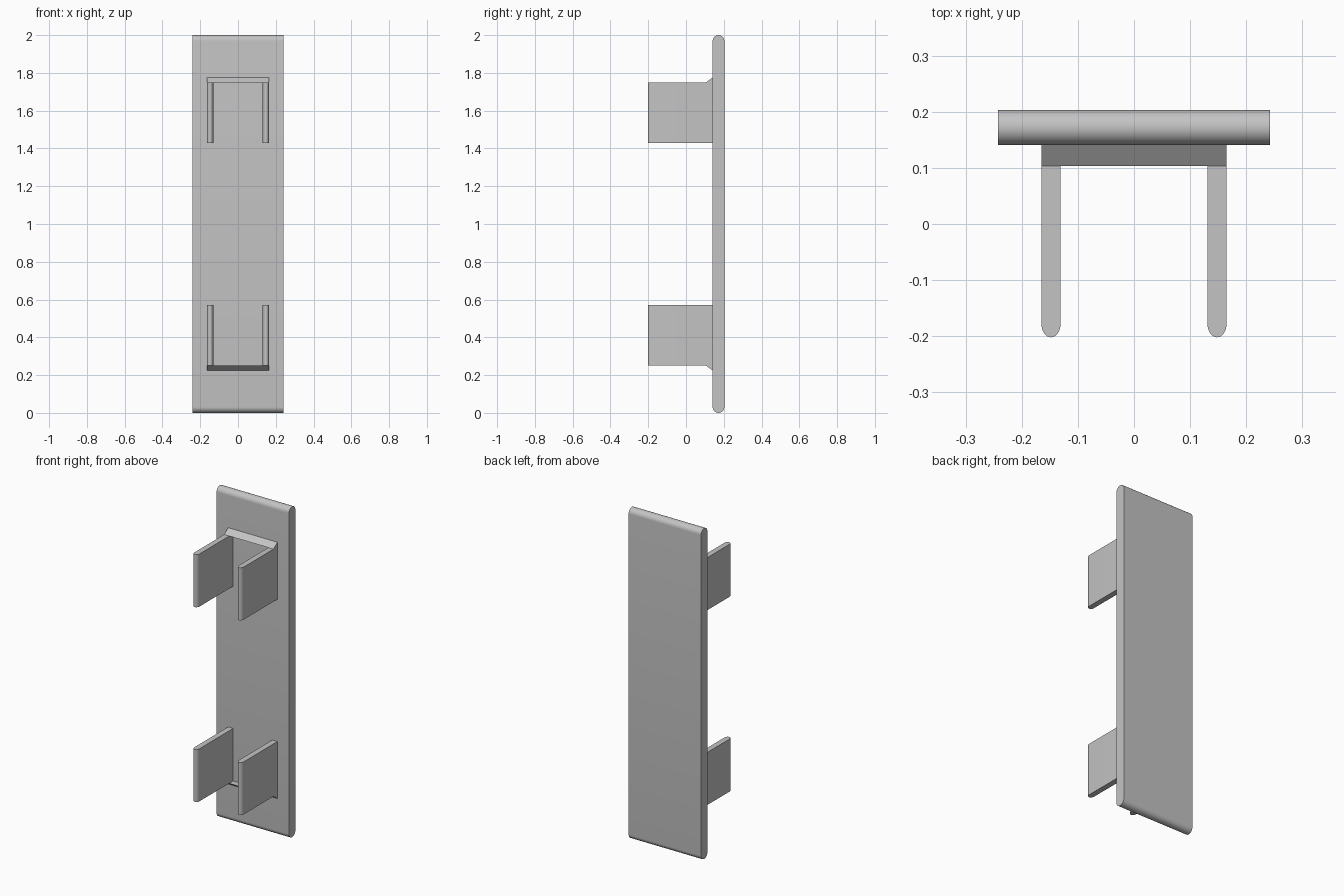
import bpy, bmesh, math
from mathutils import Vector

cube = bpy.data.objects.get("Cube")
if cube:
    bpy.data.objects.remove(cube)

grey = bpy.data.materials.new("light grey")
grey.use_nodes = True
grey.diffuse_color = (0.55, 0.55, 0.55, 1)
grey.node_tree.nodes["Principled BSDF"].inputs["Base Color"].default_value = grey.diffuse_color


def extrude(name, profile, direction, smooth=True):
    """Make a solid by sweeping a closed outline along a direction."""
    bm = bmesh.new()
    face = bm.faces.new([bm.verts.new(p) for p in profile])
    swept = bmesh.ops.extrude_face_region(bm, geom=[face])["geom"]
    verts = [v for v in swept if isinstance(v, bmesh.types.BMVert)]
    bmesh.ops.translate(bm, verts=verts, vec=Vector(direction))
    bmesh.ops.recalc_face_normals(bm, faces=bm.faces)
    mesh = bpy.data.meshes.new(name)
    bm.to_mesh(mesh)
    bm.free()
    mesh.materials.append(grey)
    obj = bpy.data.objects.new(name, mesh)
    bpy.context.collection.objects.link(obj)
    if smooth:
        bpy.ops.object.select_all(action='DESELECT')
        obj.select_set(True)
        bpy.context.view_layer.objects.active = obj
        bpy.ops.object.shade_smooth_by_angle(angle=math.radians(30))
    return obj


def half_round(width, depth, start, steps=16):
    """Points of a half ellipse, from angle start through half a turn."""
    angles = [start + math.pi * i / steps for i in range(steps + 1)]
    return [(width * math.cos(a), depth * math.sin(a)) for a in angles]


# Back plate with rounded top and bottom ends
half_w, mid_y, r = 0.242, 0.172, 0.031
outline = [(-half_w, mid_y + u, 2 - r + v) for u, v in half_round(r, r, 0)]
outline += [(-half_w, mid_y + u, r + v) for u, v in half_round(r, r, math.pi)]
extrude("back_plate", outline, (2 * half_w, 0, 0))

# Two pairs of prongs with rounded tips
front_y = mid_y - r
for level, bottom in (("lower", 0.252), ("upper", 1.43)):
    for side, x in (("right", -0.148), ("left", 0.148)):
        tip = [(x + u, -0.178 + v, bottom) for u, v in half_round(0.017, 0.024, math.pi)]
        root = [(x + 0.017, front_y, bottom), (x - 0.017, front_y, bottom)]
        extrude(f"{level}_{side}_prong", tip + root, (0, 0, 0.318))

# Sloped ribs bracing the outer ends of the prongs
for level, z, rise in (("lower", 0.252, -0.027), ("upper", 1.748, 0.027)):
    wedge = [(-0.165, 0.103, z), (-0.165, front_y, z), (-0.165, front_y, z + rise)]
    extrude(f"{level}_rib", wedge, (0.33, 0, 0), smooth=False)
